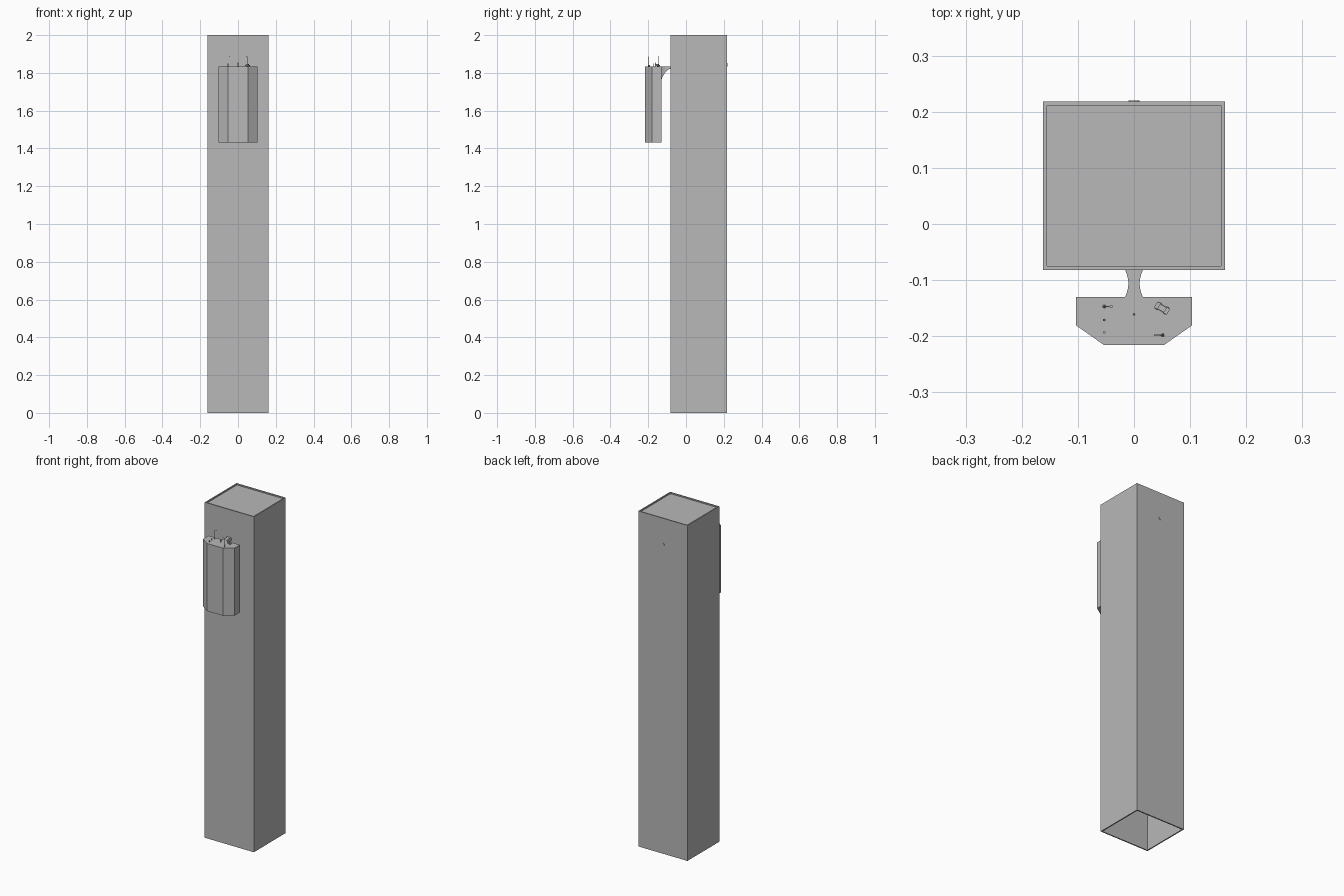
import bpy, bmesh, math
from mathutils import Vector

cube = bpy.data.objects.get("Cube")
if cube:
    bpy.data.objects.remove(cube)


def material(name, rgb):
    m = bpy.data.materials.new(name)
    m.use_nodes = True
    m.diffuse_color = (*rgb, 1)
    m.node_tree.nodes["Principled BSDF"].inputs["Base Color"].default_value = (*rgb, 1)
    return m


grey = material("plain grey", (0.48, 0.48, 0.48))


def add(name, bm):
    bmesh.ops.recalc_face_normals(bm, faces=bm.faces)
    mesh = bpy.data.meshes.new(name)
    bm.to_mesh(mesh)
    bm.free()
    mesh.materials.append(grey)
    ob = bpy.data.objects.new(name, mesh)
    bpy.context.collection.objects.link(ob)
    return ob


def prism(name, outline, z0, z1):
    """Extrude a plan outline upwards."""
    bm = bmesh.new()
    face = bm.faces.new([bm.verts.new((x, y, z0)) for x, y in outline])
    top = bmesh.ops.extrude_face_region(bm, geom=[face])["geom"]
    verts = [v for v in top if isinstance(v, bmesh.types.BMVert)]
    bmesh.ops.translate(bm, verts=verts, vec=(0, 0, z1 - z0))
    return add(name, bm)


def box(name, centre, size, turn=0):
    bm = bmesh.new()
    bmesh.ops.create_cube(bm, size=1)
    bmesh.ops.scale(bm, vec=size, verts=bm.verts)
    ob = add(name, bm)
    ob.location = centre
    ob.rotation_euler.z = turn
    return ob


def rod(name, start, end, r0, r1=None, sides=8):
    """Straight or tapered rod between two points."""
    a, b = Vector(start), Vector(end)
    bm = bmesh.new()
    bmesh.ops.create_cone(bm, cap_ends=True, segments=sides, radius1=r0,
                          radius2=r0 if r1 is None else r1, depth=(b - a).length)
    ob = add(name, bm)
    ob.location = (a + b) / 2
    ob.rotation_euler = (b - a).to_track_quat("Z", "Y").to_euler()
    return ob


# Hollow column, open at the foot, with a slightly sunken lid
HALF, FRONT, BACK, WALL = 0.162, -0.082, 0.218, 0.007
MID = (FRONT + BACK) / 2
column = box("column", (0, MID, 1), (2 * HALF, BACK - FRONT, 2))
bm = bmesh.new()
bm.from_mesh(column.data)
bmesh.ops.delete(bm, geom=[f for f in bm.faces if abs(f.normal.z) > 0.5], context="FACES_ONLY")
bm.to_mesh(column.data)
bm.free()
shell = column.modifiers.new("wall", "SOLIDIFY")
shell.thickness = WALL
shell.offset = -1
shell.use_even_offset = True
box("column_lid", (0, MID, 1.989), (2 * (HALF - WALL), BACK - FRONT - 2 * WALL, 0.008))

# Hanging block with chamfered front corners
DECK = 1.835
half = [(0.103, -0.13), (0.103, -0.181), (0.053, -0.216)]
prism("hanging_block", half + [(-x, y) for x, y in reversed(half)], 1.432, DECK)

# Waisted bracket with a curved underside
bm = bmesh.new()
rings = []
STEPS = 8
for i in range(STEPS + 1):
    t = i / STEPS
    y = -0.13 + t * (FRONT + 0.13)
    w = 0.010 + 0.006 * (2 * t - 1) ** 2
    low = DECK - 0.014 - 0.056 * (1 - t) ** 2
    rings.append([bm.verts.new(p) for p in
                  ((-w, y, low), (w, y, low), (w, y, DECK), (-w, y, DECK))])
for a, b in zip(rings, rings[1:]):
    for k in range(4):
        n = (k + 1) % 4
        bm.faces.new((a[k], a[n], b[n], b[k]))
bm.faces.new(rings[0])
bm.faces.new(rings[-1])
add("bracket", bm)

# Miniature street lamps on the block
for side, x, y in (("right", -0.053, -0.147), ("left", 0.051, -0.198)):
    d = 1 if x < 0 else -1
    rod("lamp_base_" + side, (x, y, DECK), (x, y, DECK + 0.008), 0.003, 0.0015)
    rod("lamp_post_" + side, (x, y, DECK), (x, y, DECK + 0.052), 0.0011)
    rod("lamp_arm_" + side, (x, y, DECK + 0.051), (x + d * 0.01, y, DECK + 0.054), 0.0007)
    box("lamp_head_" + side, (x + d * 0.012, y, DECK + 0.054), (0.006, 0.003, 0.0015))

# Miniature car
TURN = math.radians(-30)
CAR = Vector((0.05, -0.15, DECK))
box("car_body", CAR + Vector((0, 0, 0.005)), (0.026, 0.012, 0.005), TURN)
box("car_cabin", CAR + Vector((0, 0, 0.009)), (0.014, 0.010, 0.004), TURN)
along = Vector((math.cos(TURN), math.sin(TURN), 0))
across = Vector((-along.y, along.x, 0))
for end, u in (("front", 0.008), ("rear", -0.008)):
    for side, v in (("left", 0.006), ("right", -0.006)):
        hub = CAR + along * u + across * v + Vector((0, 0, 0.0025))
        rod(f"car_wheel_{end}_{side}", hub - across * 0.001, hub + across * 0.001, 0.0025)

# Miniature standing figures
for name, x, y, h in (("middle", 0, -0.161, 0.02), ("side", -0.053, -0.171, 0.014),
                      ("edge", -0.053, -0.193, 0.008)):
    rod("figure_body_" + name, (x, y, DECK), (x, y, DECK + h * 0.8), 0.0016, 0.0024)
    rod("figure_head_" + name, (x, y, DECK + h * 0.8), (x, y, DECK + h), 0.0016)

# Small bolt on the back of the column
rod("back_bolt", (0, BACK - 0.002, 1.843), (0, BACK + 0.002, 1.843), 0.010, sides=12)
